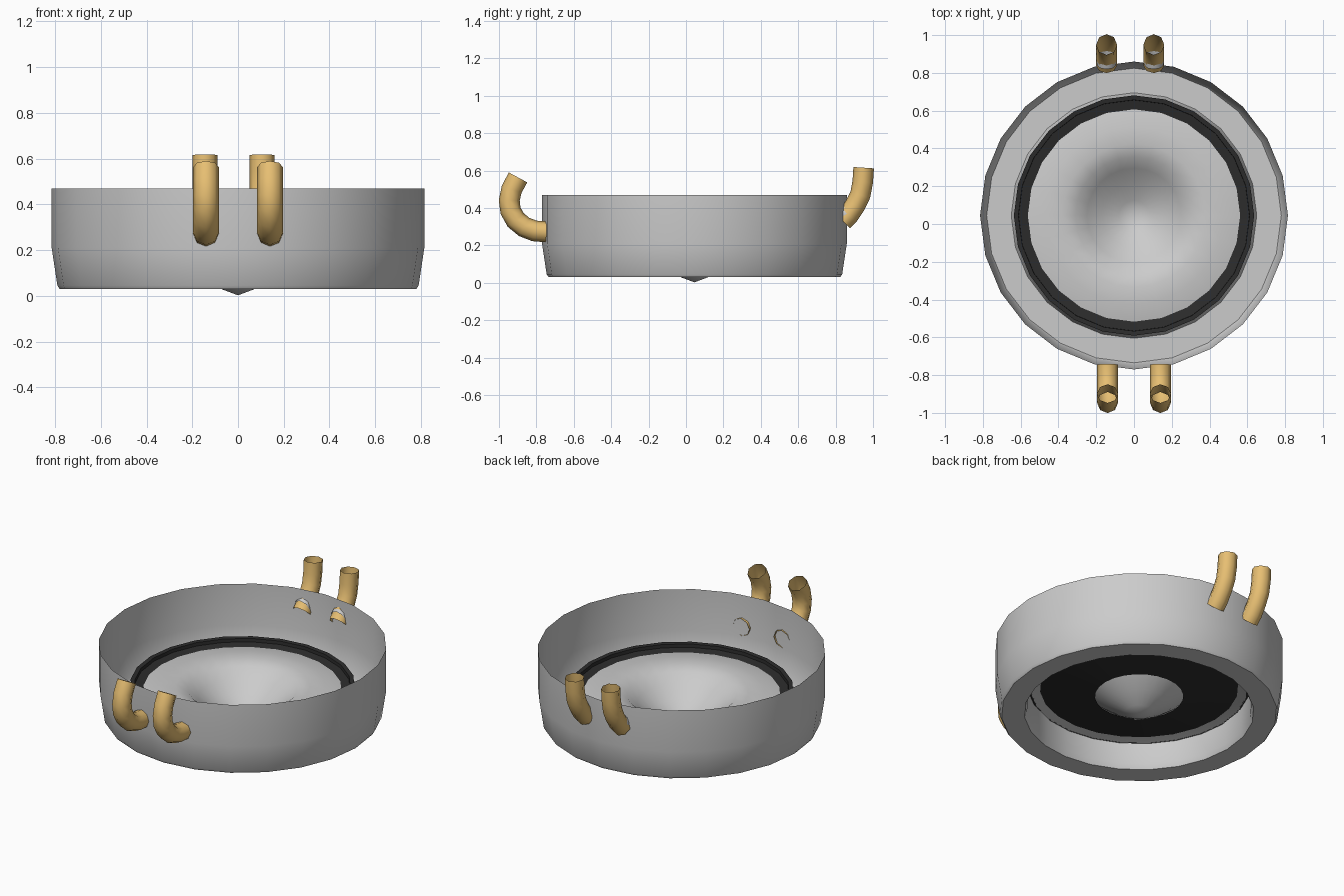
import bpy, bmesh, math

if "Cube" in bpy.data.objects:
    bpy.data.objects.remove(bpy.data.objects["Cube"])

CY = 0.045  # the round body sits slightly behind the origin


def material(name, rgb):
    m = bpy.data.materials.new(name)
    m.diffuse_color = (*rgb, 1)
    m.use_nodes = True
    m.node_tree.nodes["Principled BSDF"].inputs["Base Color"].default_value = m.diffuse_color
    return m


GOLD = material("gold", (0.80, 0.52, 0.17))
BLACK = material("black", (0.025, 0.025, 0.025))


def finish(obj, mat=None, angle=35):
    if mat:
        obj.data.materials.append(mat)
    bpy.ops.object.select_all(action='DESELECT')
    obj.select_set(True)
    bpy.context.view_layer.objects.active = obj
    bpy.ops.object.shade_smooth_by_angle(angle=math.radians(angle))
    return obj


def lathe(name, profile, sides=24, mat=None, angle=35):
    """Spin an (r, z) profile round the body axis."""
    bm = bmesh.new()
    vs = [bm.verts.new((r, 0, z)) for r, z in profile]
    es = [bm.edges.new(p) for p in zip(vs, vs[1:])]
    bmesh.ops.spin(bm, geom=vs + es, cent=(0, 0, 0), axis=(0, 0, 1),
                   angle=math.tau, steps=sides, use_duplicate=False)
    bmesh.ops.remove_doubles(bm, verts=bm.verts, dist=1e-4)
    bmesh.ops.recalc_face_normals(bm, faces=bm.faces)
    me = bpy.data.meshes.new(name)
    bm.to_mesh(me)
    bm.free()
    obj = bpy.data.objects.new(name, me)
    obj.location.y = CY
    bpy.context.collection.objects.link(obj)
    return finish(obj, mat, angle)


def tube(name, x, path, radius, mat):
    """Open eight-sided tube along a (y, z) path."""
    cu = bpy.data.curves.new(name, 'CURVE')
    cu.dimensions = '3D'
    cu.bevel_depth = radius
    cu.bevel_resolution = 2
    sp = cu.splines.new('POLY')
    sp.points.add(len(path) - 1)
    for p, (y, z) in zip(sp.points, path):
        p.co = (x, y, z, 1)
    obj = bpy.data.objects.new(name, cu)
    bpy.context.collection.objects.link(obj)
    bpy.ops.object.select_all(action='DESELECT')
    obj.select_set(True)
    bpy.context.view_layer.objects.active = obj
    bpy.ops.object.convert(target='MESH')
    return finish(bpy.context.object, mat, 60)


# Thin outer wall, flat underside and the inner collar
lathe("outer_wall", [(0.815, 0.47), (0.815, 0.21), (0.79, 0.045), (0.78, 0.03),
                     (0.65, 0.03), (0.637, 0.06), (0.634, 0.21)])

# Black dish carrying the cone
lathe("black_dish", [(0.61, 0.18), (0.612, 0.222), (0.636, 0.225),
                     (0.632, 0.205), (0.25, 0.135)], mat=BLACK)

# Domed funnel whose tip pokes out underneath
lathe("funnel", [(0.615, 0.18), (0.55, 0.195), (0.47, 0.207), (0.38, 0.21),
                 (0.31, 0.19), (0.25, 0.14), (0.17, 0.082), (0.08, 0.032),
                 (0, 0.002)], angle=60)

# Front hooks curl back toward the wall, rear hooks stand upright
FRONT = [(-0.745, 0.272), (-0.81, 0.277), (-0.865, 0.298), (-0.91, 0.335),
         (-0.938, 0.385), (-0.945, 0.44), (-0.932, 0.5), (-0.898, 0.563)]
REAR = [(0.838, 0.33), (0.87, 0.362), (0.905, 0.415), (0.932, 0.47),
        (0.945, 0.54), (0.95, 0.615)]
for side, x in (("left", -0.14), ("right", 0.14)):
    tube(f"front_hook_{side}", x, FRONT, 0.056, GOLD)
for side, x in (("left", -0.145), ("right", 0.105)):
    tube(f"rear_hook_{side}", x, REAR, 0.055, GOLD)
    # Grey peg joining the rear hook to the wall
    tube(f"rear_peg_{side}", x, [(0.84, 0.36), (0.895, 0.385)], 0.05, None)
